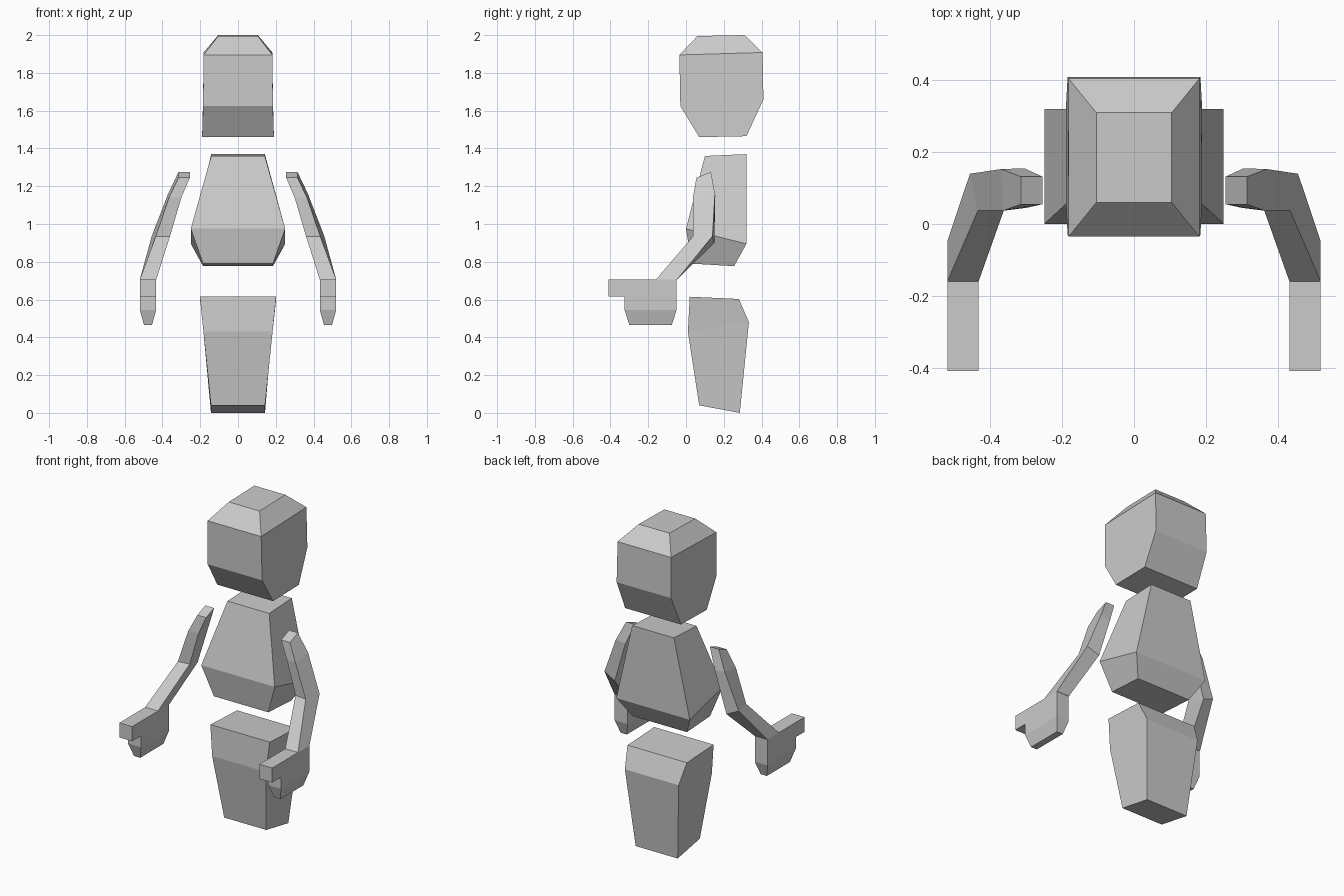
import bpy

if "Cube" in bpy.data.objects:
    bpy.data.objects.remove(bpy.data.objects["Cube"])

# One plain grey for the whole figure
grey = bpy.data.materials.new("plain grey")
grey.diffuse_color = (0.6, 0.6, 0.6, 1)
grey.use_nodes = True
grey.node_tree.nodes["Principled BSDF"].inputs["Base Color"].default_value = grey.diffuse_color


def make(name, verts, faces):
    mesh = bpy.data.meshes.new(name)
    mesh.from_pydata(verts, [], faces)
    mesh.materials.append(grey)
    obj = bpy.data.objects.new(name, mesh)
    bpy.context.collection.objects.link(obj)
    # consistent outward normals
    import bmesh
    bm = bmesh.new()
    bm.from_mesh(mesh)
    bmesh.ops.recalc_face_normals(bm, faces=bm.faces)
    bm.to_mesh(mesh)
    bm.free()
    return obj


def loft(name, rings):
    """Skin a stack of four-cornered rings and cap both ends."""
    n = len(rings)
    faces = [(0, 1, 2, 3), tuple(range(4 * n - 4, 4 * n))]
    for r in range(n - 1):
        for i in range(4):
            j = (i + 1) % 4
            faces.append((4 * r + i, 4 * r + j, 4 * r + 4 + j, 4 * r + 4 + i))
    return make(name, [v for ring in rings for v in ring], faces)


def block(name, sections):
    """Symmetric block; section = half width, front y, z, back y, z."""
    return loft(name, [[(-w, fy, fz), (w, fy, fz), (w, by, bz), (-w, by, bz)]
                       for w, fy, fz, by, bz in sections])


# Central blocks, bottom to top
block("legs", [(0.143, 0.07, 0.04, 0.285, 0.0),
               (0.183, 0.01, 0.43, 0.333, 0.48),
               (0.202, 0.02, 0.615, 0.28, 0.603)])
block("torso", [(0.185, 0.03, 0.79, 0.255, 0.777),
                (0.25, 0.0, 0.975, 0.32, 0.895),
                (0.142, 0.10, 1.36, 0.32, 1.37)])
block("head", [(0.19, 0.07, 1.46, 0.32, 1.465),
               (0.185, -0.03, 1.625, 0.41, 1.66),
               (0.182, -0.035, 1.895, 0.405, 1.908),
               (0.105, 0.06, 1.995, 0.31, 2.0)])

# Arm rings: inner front, outer front, outer back, inner back
arm = [
    [(0.255, 0.055, 1.245), (0.315, 0.055, 1.245), (0.315, 0.132, 1.275), (0.255, 0.132, 1.275)],
    [(0.30, 0.045, 1.14), (0.365, 0.037, 1.14), (0.37, 0.153, 1.16), (0.305, 0.155, 1.15)],
    [(0.36, 0.045, 0.935), (0.435, 0.037, 0.935), (0.457, 0.14, 0.935), (0.38, 0.15, 0.90)],
    [(0.433, -0.16, 0.705), (0.52, -0.16, 0.705), (0.52, -0.048, 0.705), (0.433, -0.048, 0.705)],
]
# Hand side profile (y, z); the last two points are the narrow fingertips
hand = [(-0.41, 0.705), (-0.41, 0.615), (-0.325, 0.615), (-0.325, 0.545),
        (-0.05, 0.545), (-0.05, 0.705), (-0.30, 0.465), (-0.075, 0.465)]
hand_faces = [(0, 1, 2, 3, 4, 5), (3, 6, 7, 4)]
rim = [0, 1, 2, 3, 6, 7, 4, 5]

for side, s in (("right", 1), ("left", -1)):
    loft(side + "_arm", [[(s * x, y, z) for x, y, z in ring] for ring in arm])
    verts = [(s * (0.4765 + k * (0.0435 if i < 6 else 0.021)), y, z)
             for k in (-1, 1) for i, (y, z) in enumerate(hand)]
    faces = hand_faces + [tuple(i + 8 for i in f) for f in hand_faces]
    for a, b in zip(rim, rim[1:] + rim[:1]):
        faces.append((a, b, b + 8, a + 8))
    make(side + "_hand", verts, faces)
